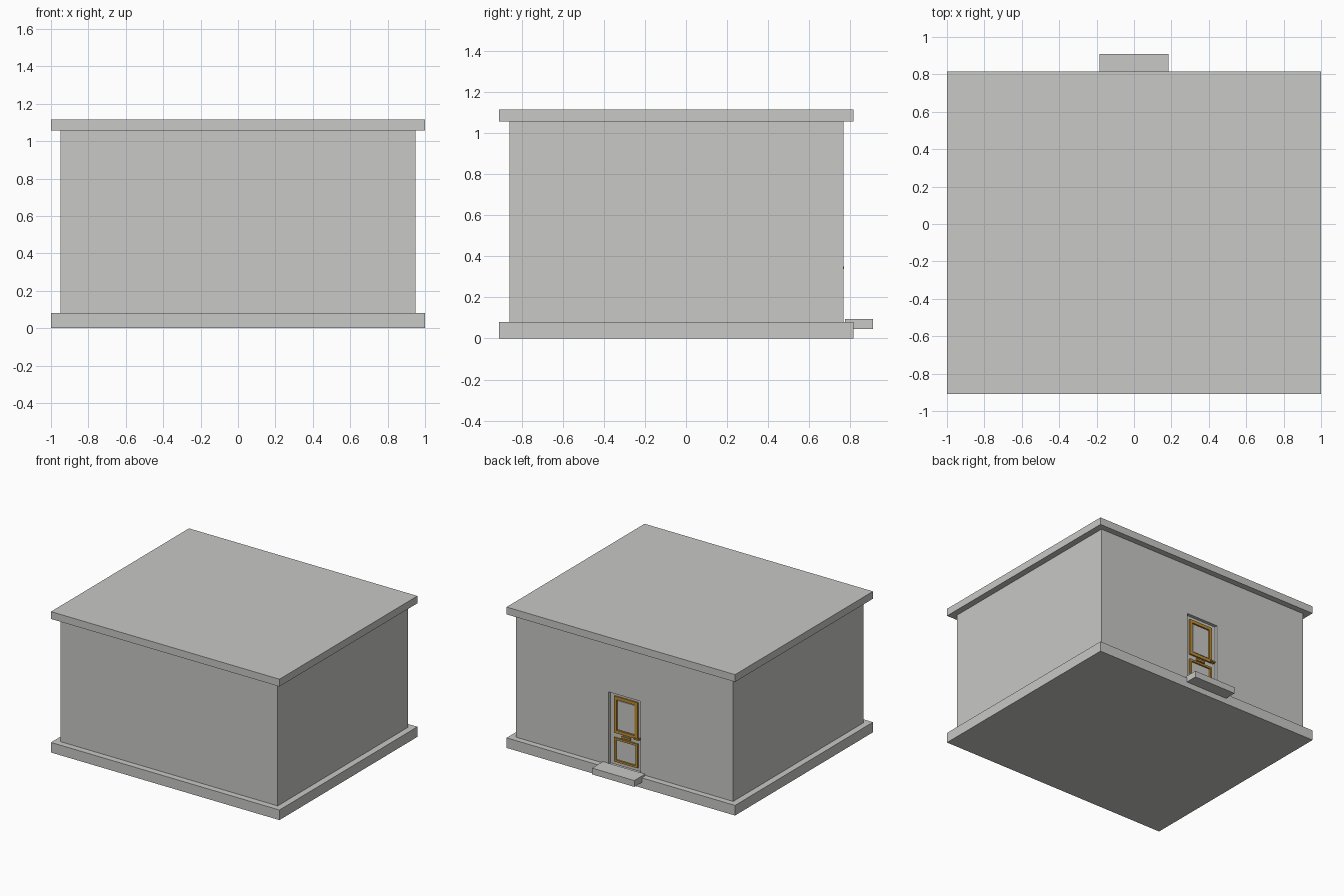
import bpy
import bmesh
from mathutils import Vector

if "Cube" in bpy.data.objects:
    bpy.data.objects.remove(bpy.data.objects["Cube"])


def material(name, rgb):
    m = bpy.data.materials.new(name)
    m.diffuse_color = (*rgb, 1)
    m.use_nodes = True
    m.node_tree.nodes["Principled BSDF"].inputs["Base Color"].default_value = m.diffuse_color
    return m


GREY = material("pale grey", (0.58, 0.58, 0.565))
GOLD = material("gold trim", (0.52, 0.27, 0.03))


def add_boxes(name, mat, *boxes):
    """One object made of boxes, each (x0, x1, y0, y1, z0, z1)."""
    bm = bmesh.new()
    for x0, x1, y0, y1, z0, z1 in boxes:
        verts = bmesh.ops.create_cube(bm, size=1)["verts"]
        for v in verts:
            v.co = Vector((x1 if v.co.x > 0 else x0,
                           y1 if v.co.y > 0 else y0,
                           z1 if v.co.z > 0 else z0))
    mesh = bpy.data.meshes.new(name)
    bm.to_mesh(mesh)
    bm.free()
    mesh.materials.append(mat)
    obj = bpy.data.objects.new(name, mesh)
    bpy.context.collection.objects.link(obj)
    return obj


def add_frame(name, mat, half, z0, z1, w, y0, y1):
    """Rectangular moulding of width w, centred on x = 0."""
    return add_boxes(name, mat,
                     (-half, -half + w, y0, y1, z0, z1),
                     (half - w, half, y0, y1, z0, z1),
                     (-half + w, half - w, y0, y1, z0, z0 + w),
                     (-half + w, half - w, y0, y1, z1 - w, z1))


# Building shell: plinth, walls, overhanging flat roof and entrance step
add_boxes("plinth", GREY, (-1, 1, -0.91, 0.815, 0, 0.08))
walls = add_boxes("walls", GREY, (-0.95, 0.95, -0.86, 0.767, 0.08, 1.057))
add_boxes("roof_slab", GREY, (-1, 1, -0.91, 0.815, 1.057, 1.115))
add_boxes("entrance_step", GREY, (-0.185, 0.185, 0.775, 0.91, 0.045, 0.095))

# Doorway recess cut into the back wall; its rear face is the door leaf
cutter = add_boxes("doorway_cutter", GREY, (-0.14, 0.14, 0.742, 0.85, 0.085, 0.655))
cutter.hide_render = True
cutter.hide_viewport = True
cut = walls.modifiers.new("doorway", "BOOLEAN")
cut.operation = "DIFFERENCE"
cut.solver = "EXACT"
cut.object = cutter

# Door mouldings: gold frames around a plain upper and lower panel
add_frame("upper_moulding", GOLD, 0.103, 0.338, 0.628, 0.024, 0.742, 0.754)
add_frame("lower_moulding", GOLD, 0.103, 0.110, 0.300, 0.016, 0.742, 0.754)
add_boxes("upper_panel", GREY, (-0.073, 0.073, 0.742, 0.750, 0.368, 0.598))

# Mail slot and handle
add_boxes("mail_slot", GOLD, (-0.038, 0.038, 0.742, 0.752, 0.310, 0.326))
add_boxes("door_handle", GOLD,
          (-0.122, -0.112, 0.742, 0.770, 0.338, 0.350),
          (-0.122, -0.080, 0.762, 0.770, 0.338, 0.350))
